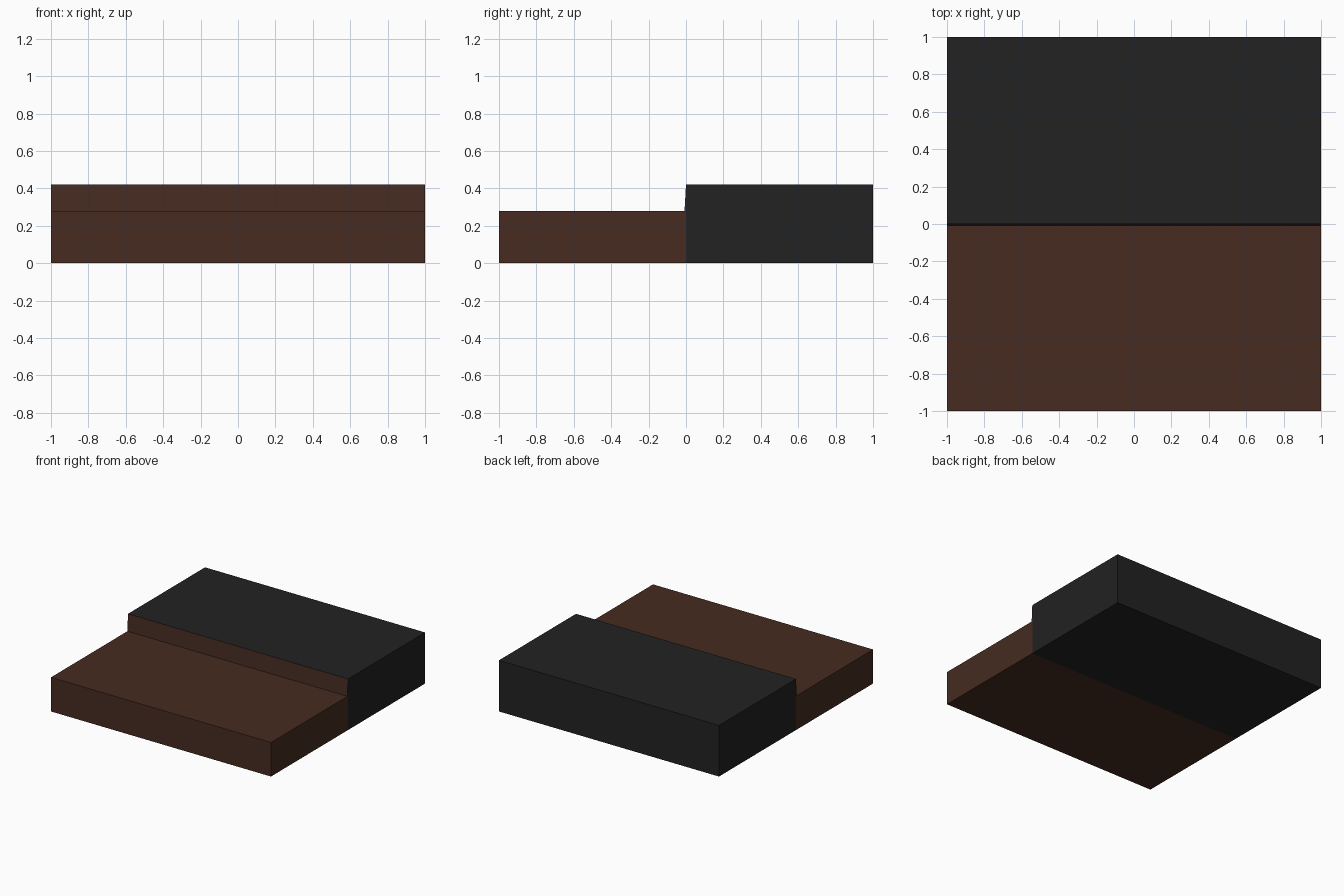
import bpy

if "Cube" in bpy.data.objects:
    bpy.data.objects.remove(bpy.data.objects["Cube"])


def material(name, color):
    m = bpy.data.materials.new(name)
    m.diffuse_color = (*color, 1)
    m.use_nodes = True
    m.node_tree.nodes["Principled BSDF"].inputs["Base Color"].default_value = m.diffuse_color
    return m


def extrude_profile(name, profile, mat, open_edges=()):
    """Extrude a closed (y, z) profile across x; open_edges are left without a face."""
    n = len(profile)
    verts = [(x, y, z) for x in (-1, 1) for y, z in profile]
    faces = [tuple(reversed(range(n))), tuple(range(n, 2 * n))]
    for i in range(n):
        if i not in open_edges:
            j = (i + 1) % n
            faces.append((i, j, j + n, i + n))
    mesh = bpy.data.meshes.new(name)
    mesh.from_pydata(verts, [], faces)
    mesh.materials.append(mat)
    obj = bpy.data.objects.new(name, mesh)
    bpy.context.collection.objects.link(obj)
    return obj


brown = material("dark brown", (0.061, 0.0242, 0.0152))
black = material("charcoal", (0.0159, 0.0159, 0.0159))

# Low front slab with its slightly leaning riser; the hidden joint stays open
extrude_profile("front_step",
                [(-1, 0), (0, 0), (0, 0.42), (-0.008, 0.28), (-1, 0.28)],
                brown, open_edges=(1,))

# Taller rear block, open where it meets the riser
extrude_profile("rear_block",
                [(0, 0), (1, 0), (1, 0.42), (0, 0.42)],
                black, open_edges=(3,))
